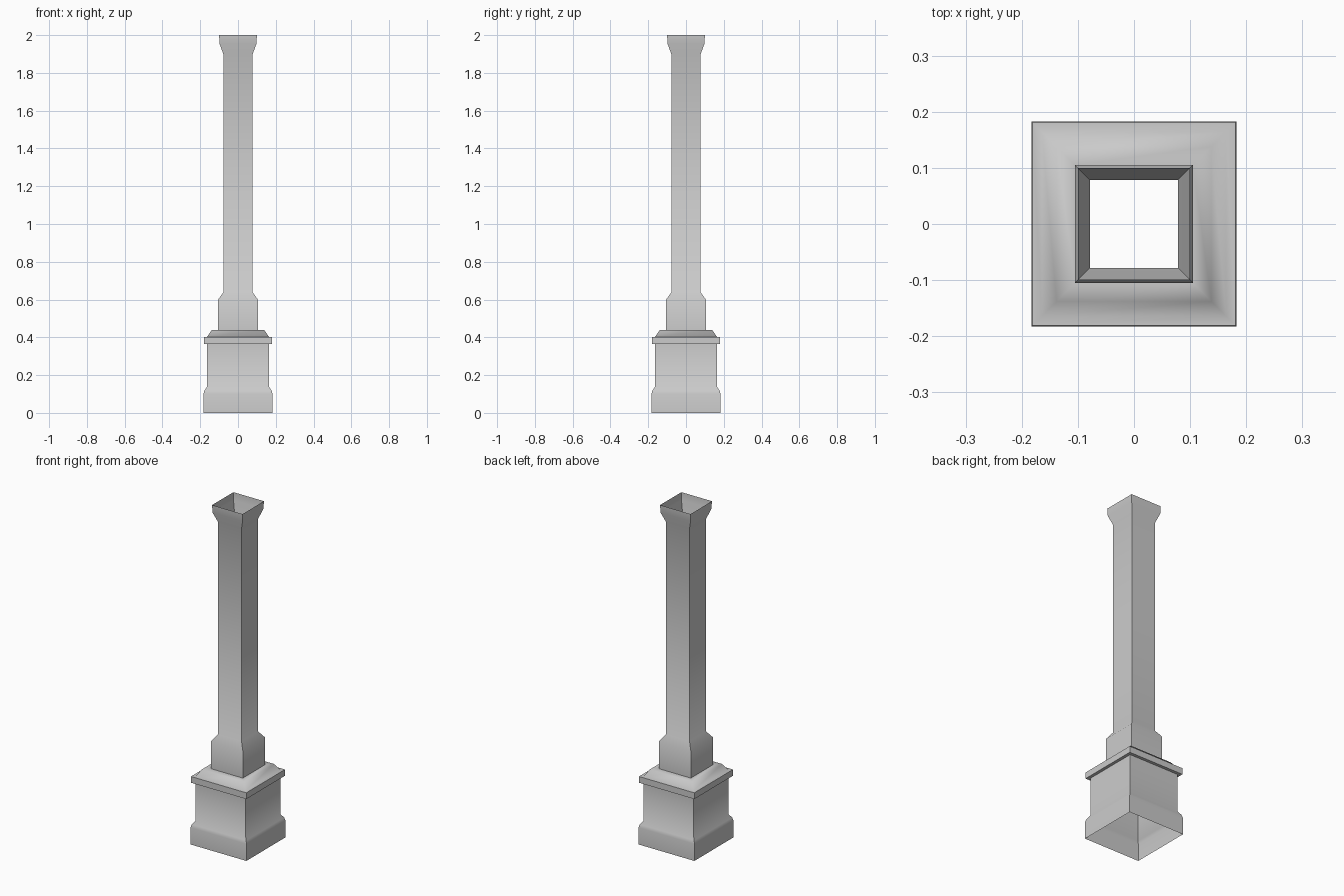
import bpy, bmesh, math

if "Cube" in bpy.data.objects:
    bpy.data.objects.remove(bpy.data.objects["Cube"])


def square_shell(name, profile):
    """Sweep a (half width, height) profile around a square; ends stay open."""
    bm = bmesh.new()
    rings = []
    for r, z in profile:
        rings.append([bm.verts.new((x * r, y * r, z))
                      for x, y in ((-1, -1), (1, -1), (1, 1), (-1, 1))])
    for low, high in zip(rings, rings[1:]):
        for i in range(4):
            j = (i + 1) % 4
            bm.faces.new((low[i], low[j], high[j], high[i]))
    mesh = bpy.data.meshes.new(name)
    bm.to_mesh(mesh)
    bm.free()
    obj = bpy.data.objects.new(name, mesh)
    bpy.context.collection.objects.link(obj)
    bpy.ops.object.select_all(action='DESELECT')
    obj.select_set(True)
    bpy.context.view_layer.objects.active = obj
    bpy.ops.object.shade_smooth_by_angle(angle=math.radians(60))
    return obj


# Pedestal: flared foot, block, projecting ledge, sloped top
square_shell("pedestal", [
    (0.183, 0.0), (0.183, 0.10), (0.178, 0.118), (0.163, 0.14),
    (0.163, 0.365), (0.181, 0.365), (0.181, 0.402), (0.164, 0.402),
    (0.138, 0.44), (0.105, 0.44)])

# Shaft: wider lower block, slim post, flared open top
square_shell("shaft", [
    (0.105, 0.44), (0.105, 0.60), (0.078, 0.638),
    (0.078, 1.90), (0.098, 1.955), (0.100, 2.0)])
